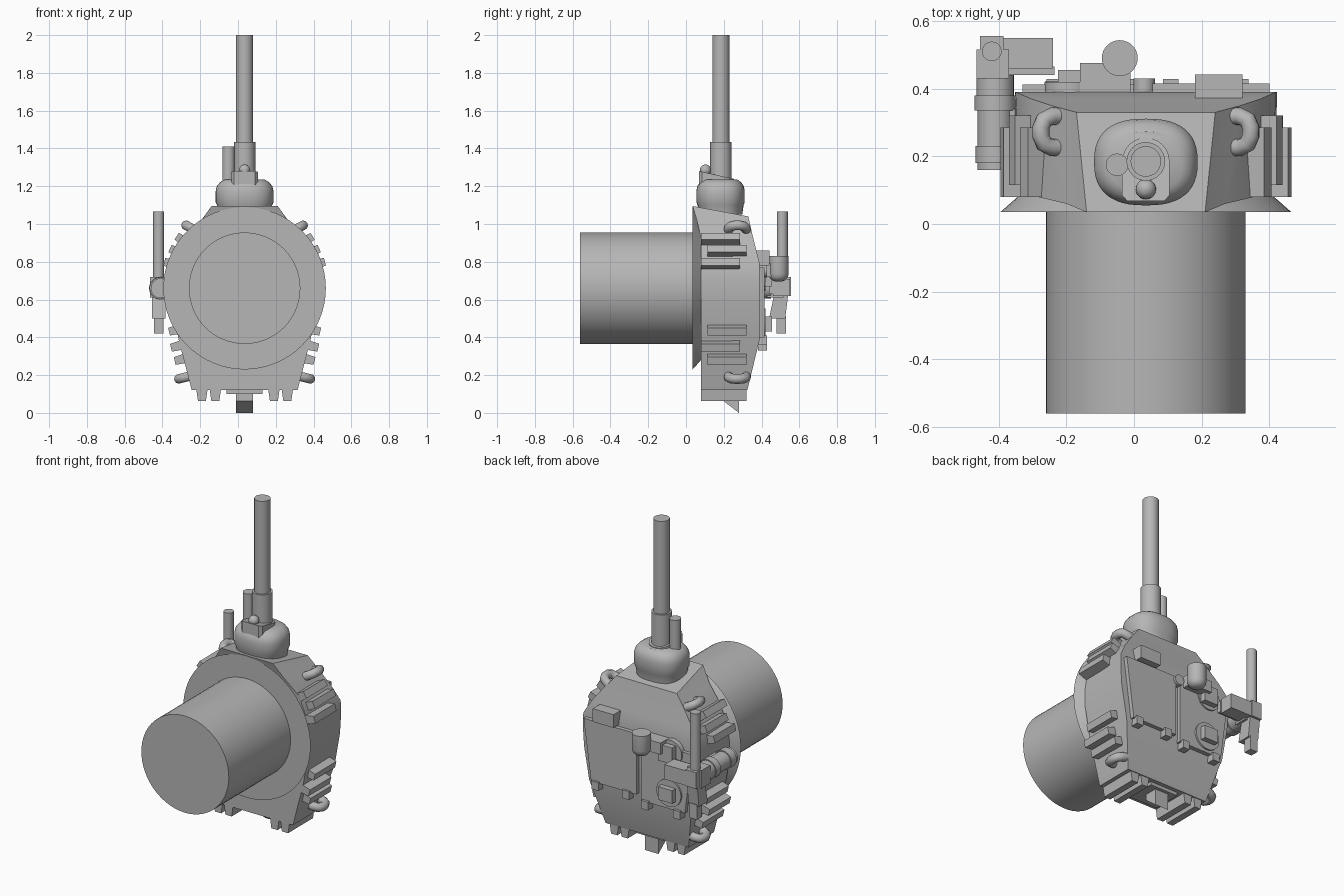
import bpy, bmesh, math
from mathutils import Vector, Matrix

cube = bpy.data.objects.get("Cube")
if cube:
    bpy.data.objects.remove(cube)

CX, CZ = 0.035, 0.66          # turret ring axis
GUN_Y = 0.185                 # gun axis depth

grey = bpy.data.materials.new("plain_grey")
grey.use_nodes = True
COLOUR = (0.47, 0.47, 0.47, 1)
grey.diffuse_color = COLOUR
grey.node_tree.nodes["Principled BSDF"].inputs["Base Color"].default_value = COLOUR


def finish(bm, name, smooth=False):
    bmesh.ops.recalc_face_normals(bm, faces=bm.faces)
    mesh = bpy.data.meshes.new(name)
    bm.to_mesh(mesh)
    bm.free()
    ob = bpy.data.objects.new(name, mesh)
    bpy.context.collection.objects.link(ob)
    mesh.materials.append(grey)
    if smooth:
        bpy.ops.object.select_all(action='DESELECT')
        ob.select_set(True)
        bpy.context.view_layer.objects.active = ob
        bpy.ops.object.shade_smooth_by_angle(angle=math.radians(35))
    return ob


def loft(name, rings, smooth=False):
    """Skin a list of equal-length closed rings and cap both ends."""
    bm = bmesh.new()
    loops = [[bm.verts.new(p) for p in ring] for ring in rings]
    n = len(loops[0])
    for a, b in zip(loops, loops[1:]):
        for i in range(n):
            j = (i + 1) % n
            bm.faces.new((a[i], a[j], b[j], b[i]))
    bm.faces.new(loops[0])
    bm.faces.new(loops[-1])
    return finish(bm, name, smooth)


def box(name, x0, x1, y0, y1, z0, z1):
    return loft(name, [[(x0, y, z0), (x1, y, z0), (x1, y, z1), (x0, y, z1)] for y in (y0, y1)])


def lathe(name, base, profile, axis='Z', n=32):
    """Profile of (radius, distance) pairs turned round an axis through base."""
    rings = []
    for r, d in profile:
        ring = []
        for i in range(n):
            t = math.tau * i / n
            u, v = r * math.cos(t), r * math.sin(t)
            off = (u, v, d) if axis == 'Z' else (u, d, v)
            ring.append(Vector(base) + Vector(off))
        rings.append(ring)
    return loft(name, rings, True)


def prism_xz(name, pts, y0, y1):
    return loft(name, [[(x, y, z) for x, z in pts] for y in (y0, y1)])


# turret ring and flared flange
lathe("turret_ring", (CX, 0, CZ), [(0.295, -0.56), (0.295, 0.06)], 'Y', 64)
lathe("ring_flange", (CX, 0, CZ), [(0.43, 0.035), (0.37, 0.088)], 'Y', 64)

# armoured body: half outlines of the ring side and the roof side
low = [(0.175, 0.035, 1.095), (0.235, 0.06, 1.01), (0.32, 0.08, 0.92), (0.37, 0.08, 0.80),
       (0.385, 0.08, 0.70), (0.385, 0.08, 0.59), (0.35, 0.08, 0.39), (0.28, 0.08, 0.12)]
roof = [(0.205, 0.33, 1.04), (0.28, 0.35, 0.95), (0.34, 0.37, 0.87), (0.385, 0.39, 0.79),
        (0.387, 0.39, 0.70), (0.38, 0.39, 0.59), (0.345, 0.39, 0.39), (0.28, 0.325, 0.12)]
bm = bmesh.new()
L, R = [[[bm.verts.new((CX + s * x, y, z)) for x, y, z in half] for half in (low, roof)]
        for s in (-1, 1)]
for i in range(len(low) - 1):
    for a, b in ((L[0], L[1]), (R[0], R[1]), (L[0], R[0]), (L[1], R[1])):
        bm.faces.new((a[i], a[i + 1], b[i + 1], b[i]))
for i in (0, -1):
    bm.faces.new((L[0][i], L[1][i], R[1][i], R[0][i]))
finish(bm, "turret_body", True)

# gun mantlet: stacked rounded ovals
def oval(z, k, n=48):
    ring = []
    for i in range(n):
        c, s = math.cos(math.tau * i / n), math.sin(math.tau * i / n)
        ring.append((CX + k * 0.153 * math.copysign(abs(c) ** 0.8, c),
                     GUN_Y - 0.002 + k * 0.128 * math.copysign(abs(s) ** 0.8, s), z))
    return ring

loft("mantlet", [oval(z, k) for z, k in
     [(1.05, 0.9), (1.10, 0.95), (1.115, 1), (1.175, 1), (1.2, 0.96), (1.22, 0.86), (1.235, 0.7)]], True)

# slanted collar with a rounded back, and the gun tubes
outline = [(-0.055, 0.068), (0.055, 0.068), (0.07, 0.085)]
outline += [(0.07 * math.cos(math.pi * i / 12), GUN_Y + 0.07 * math.sin(math.pi * i / 12)) for i in range(13)]
outline.append((-0.07, 0.085))
loft("gun_collar", [[(CX + x, y, 1.2) for x, y in outline],
                    [(CX + x, y, 1.295 - 0.22 * y) for x, y in outline]], True)
lathe("barrel_sleeve", (CX, GUN_Y, 0), [(0.057, 1.2), (0.057, 1.435)])
lathe("gun_barrel", (CX, GUN_Y, 0), [(0.045, 1.4), (0.045, 2.0)])
lathe("coaxial_tube", (-0.05, 0.175, 0), [(0.033, 1.18), (0.033, 1.41)])
lathe("sight_port", (0.115, 0.24, 0), [(0.018, 1.18), (0.018, 1.225)])
lathe("collar_knob", (CX, 0.103, 1.285),
      [(0.03 * math.cos(a), 0.03 * math.sin(a)) for a in [math.pi * (i / 10 - 0.5) * 0.98 for i in range(11)]], n=20)

# tapered armour bricks: tip position, pointing angle, depth span
def brick(name, x, z, angle, y0, y1, length=0.13):
    out = Vector((math.cos(angle), math.sin(angle)))
    side = Vector((-out.y, out.x))
    tip = Vector((x, z))
    base = tip - out * length
    pts = [base - side * 0.031, tip - side * 0.021, tip + side * 0.021, base + side * 0.031]
    prism_xz(name, [(p.x, p.y) for p in pts], y0, y1)

NEAR, FAR = (0.08, 0.285), (0.115, 0.32)
bricks = [(0.36, 0.935, 32, NEAR), (0.395, 0.87, 24, FAR), (0.425, 0.80, 14, NEAR),
          (0.40, 0.43, -14, FAR), (0.39, 0.345, -14, NEAR), (0.37, 0.275, -14, FAR)]
for label, s in (("left", 1), ("right", -1)):
    for i, (x, z, deg, span) in enumerate(bricks):
        a = math.radians(deg)
        brick(f"{label}_armour_brick_{i}", CX + s * x, z, a if s > 0 else math.pi - a, *span)
    for i, x in enumerate((0.155, 0.226)):
        brick(f"{label}_lower_brick_{i}", CX + s * x, 0.062, -math.pi / 2, 0.08, 0.32, 0.07)

    # lifting hooks, bent from round bar
    for level, inner, outer in (("upper", (0.22, 0.945), (0.31, 0.993)),
                                ("lower", (0.25, 0.205), (0.348, 0.18))):
        curve = bpy.data.curves.new("hook_path", 'CURVE')
        curve.dimensions = '3D'
        curve.bevel_depth = 0.026
        curve.bevel_resolution = 3
        curve.use_fill_caps = True
        a, b = Vector(inner), Vector(outer)
        path = [(0, -0.046), (0.65, -0.046), (0.9, -0.035), (1, -0.012),
                (1, 0.012), (0.9, 0.035), (0.65, 0.046), (0, 0.046)]
        spline = curve.splines.new('POLY')
        spline.points.add(len(path) - 1)
        for p, (t, dy) in zip(spline.points, path):
            q = a.lerp(b, t)
            p.co = (CX + s * q.x, 0.272 + dy, q.y, 1)
        hook = bpy.data.objects.new(f"{label}_{level}_hook", curve)
        bpy.context.collection.objects.link(hook)
        curve.materials.append(grey)

# tail plate and wedge under the body
box("tail_plate", -0.06, 0.13, 0.12, 0.3, 0.1, 0.13)
wedge = [(0.2, 0.062), (0.28, 0), (0.28, 0.12), (0.2, 0.12)]
loft("tail_wedge", [[(x, y, z) for y, z in wedge] for x in (-0.01, 0.08)])

# roof panels with hinges
prism_xz("left_roof_panel", [(0.045, 0.77), (0.40, 0.77), (0.35, 0.40), (0.045, 0.40)], 0.38, 0.415)
prism_xz("right_roof_panel", [(0.015, 0.74), (-0.33, 0.74), (-0.28, 0.37), (0.015, 0.37)], 0.38, 0.412)
for i, (x, z) in enumerate(((0.315, 0.385), (0.108, 0.385), (-0.02, 0.355), (-0.235, 0.355))):
    box(f"roof_hinge_{i}", x - 0.023, x + 0.023, 0.38, 0.428, z - 0.025, z + 0.025)

# roof fittings
lathe("hatch_disc", (-0.178, 0, 0.47), [(0.083, 0.39), (0.083, 0.422)], 'Y')
box("hatch_box", -0.225, -0.13, 0.4, 0.455, 0.43, 0.51)
box("vision_block", 0.18, 0.32, 0.36, 0.442, 0.78, 0.86)
lathe("sight_disc", (-0.19, 0, 0.72), [(0.075, 0.38), (0.075, 0.42)], 'Y')
box("sight_block", -0.225, -0.13, 0.38, 0.455, 0.67, 0.77)
lathe("periscope_pivot", (0.03, 0, 0.75), [(0.032, 0.38), (0.032, 0.43)], 'Y', 20)
box("periscope_bracket", -0.16, -0.01, 0.38, 0.475, 0.72, 0.79)
lathe("periscope_head", (-0.042, 0.49, 0),
      [(0.015, 0.695), (0.035, 0.702), (0.048, 0.716), (0.053, 0.735), (0.053, 0.83)])

# remote gun on its side pod
lathe("side_pod", (-0.41, 0, 0.66),
      [(0.052, 0.16), (0.052, 0.18), (0.058, 0.18), (0.058, 0.23), (0.052, 0.23), (0.052, 0.335),
       (0.061, 0.335), (0.061, 0.38), (0.055, 0.38), (0.055, 0.45)], 'Y')
box("pod_arm", -0.40, -0.34, 0.2, 0.34, 0.63, 0.69)
box("gun_cradle", -0.465, -0.37, 0.43, 0.515, 0.61, 0.72)
receiver = [(0.49, 0.72), (0.555, 0.62), (0.54, 0.62), (0.525, 0.5), (0.44, 0.5), (0.465, 0.62)]
receiver[0:1] = [(0.465, 0.72), (0.555, 0.72)]
loft("gun_receiver", [[(x, y, z) for y, z in receiver] for x in (-0.455, -0.385)])
box("gun_grip", -0.445, -0.395, 0.48, 0.53, 0.42, 0.51)
box("ammunition_box", -0.39, -0.24, 0.46, 0.55, 0.62, 0.71)
box("ammunition_tray", -0.38, -0.235, 0.44, 0.465, 0.63, 0.70)
lathe("small_gun_barrel", (-0.42, 0.51, 0), [(0.029, 0.7), (0.029, 1.065)], n=20)
